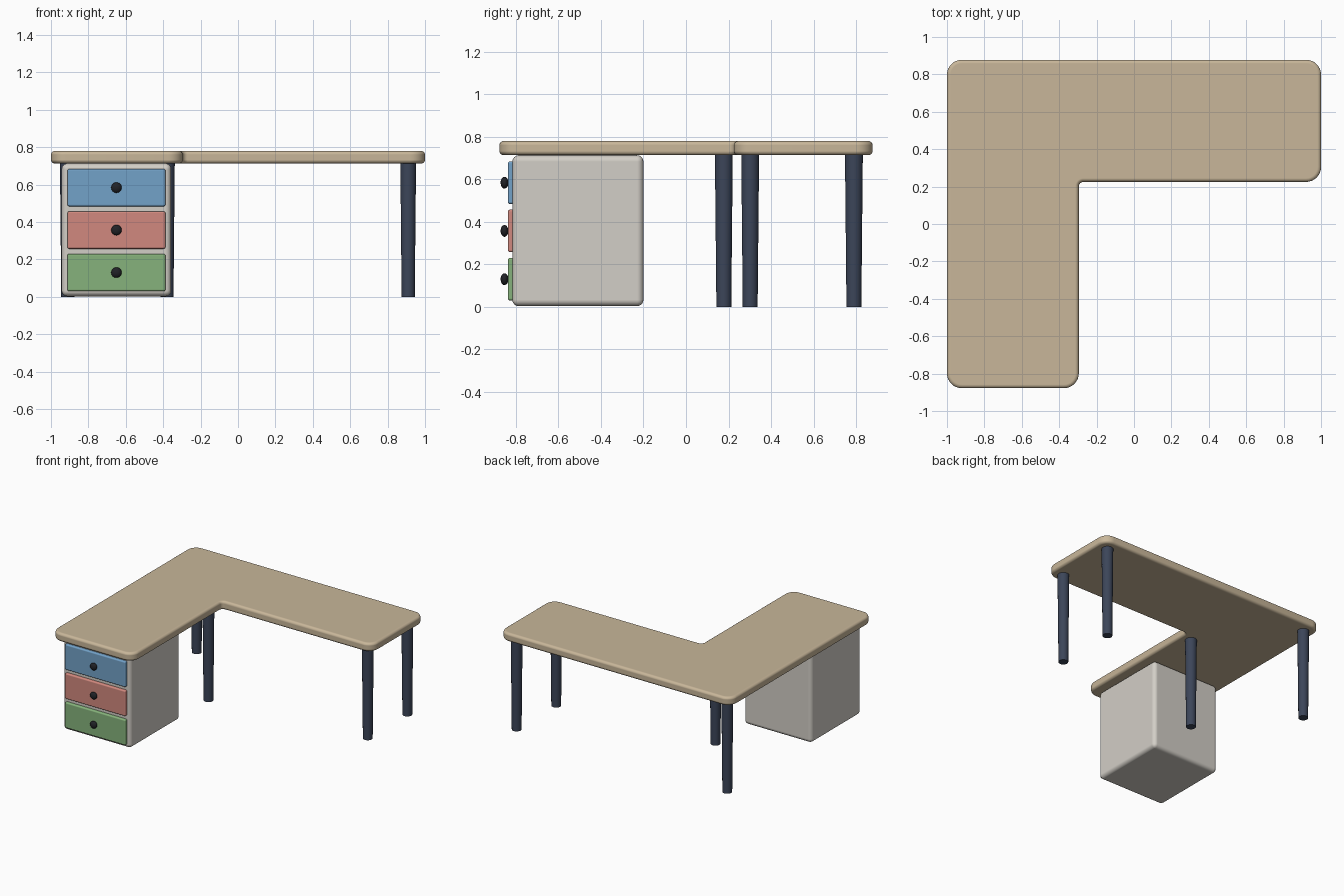
import bpy, bmesh, math
from mathutils import Vector, Matrix

cube = bpy.data.objects.get("Cube")
if cube:
    bpy.data.objects.remove(cube, do_unlink=True)


def material(name, rgb, roughness=0.6):
    mat = bpy.data.materials.new(name)
    mat.use_nodes = True
    mat.diffuse_color = (*rgb, 1)
    shader = mat.node_tree.nodes["Principled BSDF"]
    shader.inputs["Base Color"].default_value = (*rgb, 1)
    shader.inputs["Roughness"].default_value = roughness
    return mat


WOOD = material("wood", (0.58, 0.47, 0.32))
STEEL = material("dark_steel", (0.045, 0.06, 0.1))
SHELL = material("warm_grey", (0.65, 0.62, 0.57))
BLACK = material("knob_black", (0.015, 0.016, 0.02), 0.4)
BLUE = material("drawer_blue", (0.17, 0.36, 0.58))
RED = material("drawer_red", (0.64, 0.25, 0.21))
GREEN = material("drawer_green", (0.24, 0.45, 0.2))


def finish(name, bm, mat, bevel=0, segments=4):
    """Turn a bmesh into a smooth-shaded object, with optional rounded edges."""
    bmesh.ops.recalc_face_normals(bm, faces=bm.faces)
    mesh = bpy.data.meshes.new(name)
    bm.to_mesh(mesh)
    bm.free()
    obj = bpy.data.objects.new(name, mesh)
    bpy.context.collection.objects.link(obj)
    mesh.materials.append(mat)
    bpy.ops.object.select_all(action="DESELECT")
    obj.select_set(True)
    bpy.context.view_layer.objects.active = obj
    bpy.ops.object.shade_smooth_by_angle(angle=math.radians(35))
    if bevel:
        mod = obj.modifiers.new("rounded_edges", "BEVEL")
        mod.width = bevel
        mod.segments = segments
        mod.limit_method = "ANGLE"
        mod.angle_limit = math.radians(40)
        mod.harden_normals = True
    return obj


def box(name, low, high, mat, bevel):
    low, high = Vector(low), Vector(high)
    bm = bmesh.new()
    bmesh.ops.create_cube(bm, size=1)
    bmesh.ops.scale(bm, vec=high - low, verts=bm.verts)
    bmesh.ops.translate(bm, vec=(low + high) / 2, verts=bm.verts)
    return finish(name, bm, mat, bevel)


def rounded_outline(corners, steps=8):
    """Replace each right-angled (x, y, radius) corner with an arc."""
    points = []
    for i, (x, y, r) in enumerate(corners):
        p = Vector((x, y))
        u = (Vector(corners[i - 1][:2]) - p).normalized()
        v = (Vector(corners[(i + 1) % len(corners)][:2]) - p).normalized()
        centre = p + (u + v) * r
        for k in range(steps + 1):
            t = math.pi / 2 * k / steps
            points.append(centre - r * (v * math.cos(t) + u * math.sin(t)))
    return points


# L-shaped top
TOP_Z, UNDER_Z = 0.78, 0.713
END_Y, INNER_X, INNER_Y, R = 0.878, -0.295, 0.225, 0.08
bm = bmesh.new()
outline = rounded_outline([
    (-1, -END_Y, R), (INNER_X, -END_Y, R), (INNER_X, INNER_Y, 0.025),
    (1, INNER_Y, R), (1, END_Y, R), (-1, END_Y, R)])
base = bm.faces.new([bm.verts.new((p.x, p.y, UNDER_Z)) for p in outline])
extruded = bmesh.ops.extrude_face_region(bm, geom=[base], use_keep_orig=True)
raised = [g for g in extruded["geom"] if isinstance(g, bmesh.types.BMVert)]
bmesh.ops.translate(bm, vec=(0, 0, TOP_Z - UNDER_Z), verts=raised)
finish("desktop", bm, WOOD, 0.02)

# Tapered legs
legs = {"back_left_leg": (0.91, 0.79), "back_right_leg": (-0.91, 0.79),
        "front_left_leg": (0.91, 0.302), "inner_corner_leg": (-0.38, 0.178)}
for name, (x, y) in legs.items():
    bm = bmesh.new()
    height = UNDER_Z + 0.005
    bmesh.ops.create_cone(bm, cap_ends=True, segments=24, radius1=0.035,
                          radius2=0.042, depth=height,
                          matrix=Matrix.Translation((x, y, height / 2)))
    finish(name, bm, STEEL)

# Drawer cabinet
CABINET_X, FRONT_Y = -0.65, -0.817
box("cabinet", (CABINET_X - 0.293, FRONT_Y, 0.003),
    (CABINET_X + 0.293, -0.2, UNDER_Z), SHELL, 0.03)

# Drawer fronts with flattened round knobs
drawers = [("bottom", GREEN), ("middle", RED), ("top", BLUE)]
for i, (level, colour) in enumerate(drawers):
    z = 0.13 + 0.227 * i
    box(level + "_drawer", (CABINET_X - 0.262, -0.838, z - 0.1),
        (CABINET_X + 0.262, FRONT_Y + 0.02, z + 0.1), colour, 0.01)
    bm = bmesh.new()
    bmesh.ops.create_uvsphere(bm, u_segments=24, v_segments=12, radius=0.028)
    bmesh.ops.scale(bm, vec=(1, 0.65, 1), verts=bm.verts)
    bmesh.ops.translate(bm, vec=(CABINET_X, -0.854, z), verts=bm.verts)
    finish(level + "_knob", bm, BLACK)
